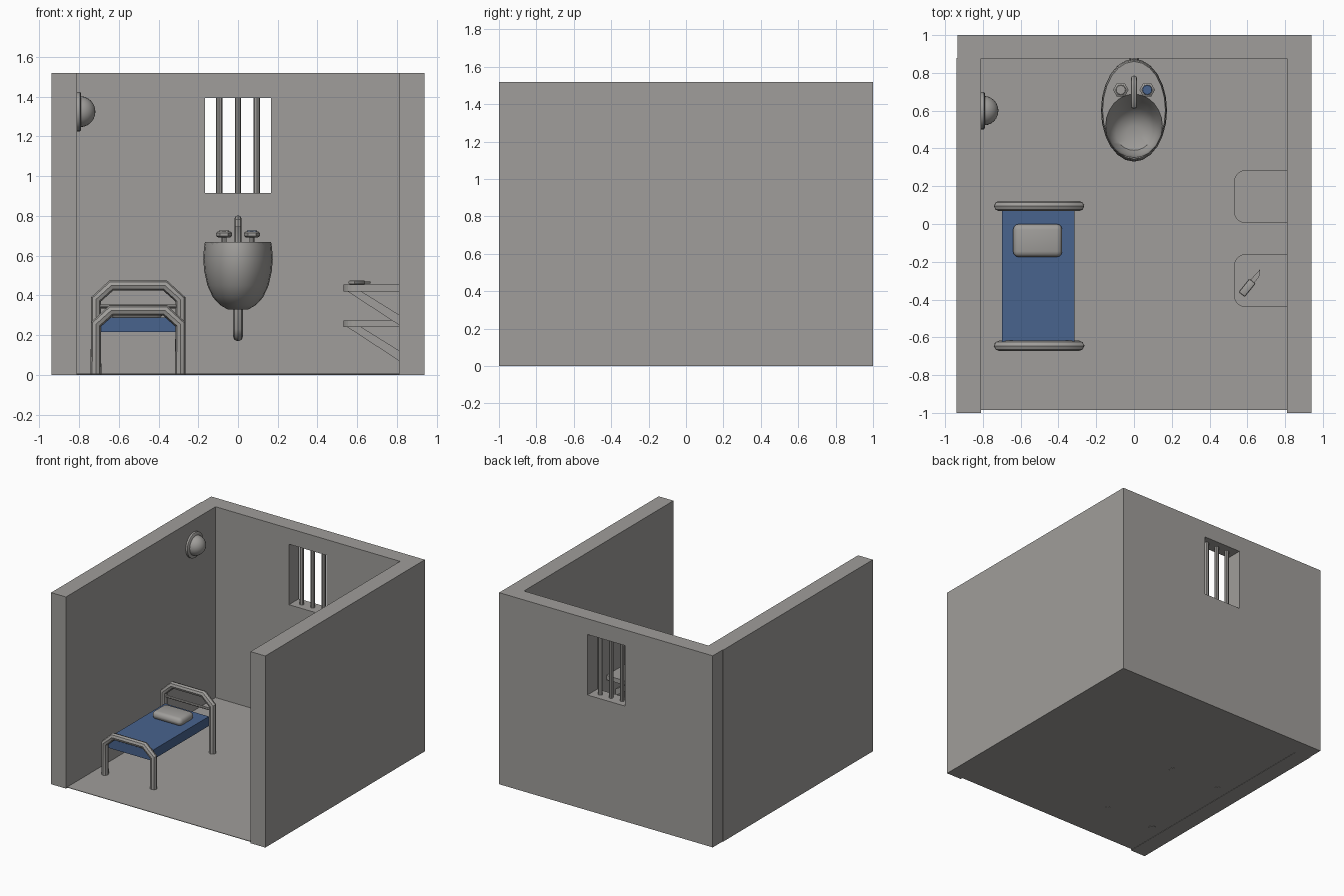
import bpy, bmesh, math
from mathutils import Matrix, Vector

if "Cube" in bpy.data.objects:
    bpy.data.objects.remove(bpy.data.objects["Cube"])


def material(name, rgb):
    m = bpy.data.materials.new(name)
    m.diffuse_color = (*rgb, 1)
    m.use_nodes = True
    m.node_tree.nodes["Principled BSDF"].inputs["Base Color"].default_value = m.diffuse_color
    return m


GREY = material("concrete grey", (0.35, 0.34, 0.325))
BLUE = material("blanket blue", (0.065, 0.125, 0.27))


def finish(bm, name, mat, smooth=None):
    bmesh.ops.recalc_face_normals(bm, faces=bm.faces)
    me = bpy.data.meshes.new(name)
    bm.to_mesh(me)
    bm.free()
    me.materials.append(mat)
    ob = bpy.data.objects.new(name, me)
    bpy.context.collection.objects.link(ob)
    if smooth:
        shade(ob, smooth)
    return ob


def shade(ob, deg):
    bpy.ops.object.select_all(action='DESELECT')
    ob.select_set(True)
    bpy.context.view_layer.objects.active = ob
    bpy.ops.object.shade_smooth_by_angle(angle=math.radians(deg))


def box(name, lo, hi, mat=GREY, bevel=0, segs=3):
    bm = bmesh.new()
    bmesh.ops.create_cube(bm, size=1)
    for v in bm.verts:
        v.co = [l + (c + 0.5) * (h - l) for l, h, c in zip(lo, hi, v.co)]
    if bevel:
        bmesh.ops.bevel(bm, geom=bm.edges[:], offset=bevel, segments=segs,
                        profile=0.5, affect='EDGES')
    return finish(bm, name, mat, 40 if bevel else None)


def prism(name, pts, offset, mat=GREY):
    bm = bmesh.new()
    f = bm.faces.new([bm.verts.new(p) for p in pts])
    r = bmesh.ops.extrude_face_region(bm, geom=[f])
    bmesh.ops.translate(bm, vec=offset,
                        verts=[v for v in r['geom'] if isinstance(v, bmesh.types.BMVert)])
    return finish(bm, name, mat)


def loft(name, rings, n, matrix=None, mat=GREY, smooth=40):
    """Ellipse rings (cx, cy, rx, ry, z) skinned and capped."""
    bm = bmesh.new()
    loops = [[bm.verts.new((cx + rx * math.cos(2 * math.pi * i / n),
                            cy + ry * math.sin(2 * math.pi * i / n), z))
              for i in range(n)] for cx, cy, rx, ry, z in rings]
    for a, b in zip(loops, loops[1:]):
        for i in range(n):
            j = (i + 1) % n
            bm.faces.new((a[i], a[j], b[j], b[i]))
    bm.faces.new(loops[0])
    bm.faces.new(loops[-1])
    if matrix:
        bm.transform(matrix)
    return finish(bm, name, mat, smooth)


def tube(name, pts, r, res=2, mat=GREY):
    cu = bpy.data.curves.new(name, 'CURVE')
    cu.dimensions = '3D'
    cu.bevel_depth = r
    cu.bevel_resolution = res
    cu.use_fill_caps = True
    sp = cu.splines.new('POLY')
    sp.points.add(len(pts) - 1)
    for p, co in zip(sp.points, pts):
        p.co = (*co, 1)
    cu.materials.append(mat)
    ob = bpy.data.objects.new(name, cu)
    bpy.context.collection.objects.link(ob)
    bpy.ops.object.select_all(action='DESELECT')
    ob.select_set(True)
    bpy.context.view_layer.objects.active = ob
    bpy.ops.object.convert(target='MESH')
    shade(bpy.context.object, 40)


# Room: floor, side walls, back wall with window opening
H = 1.52
box("floor", (-0.81, -0.985, 0.002), (0.94, 0.99, 0.006))
box("left_wall", (-0.94, -1, 0), (-0.81, 0.88, H))
box("right_wall", (0.81, -1, 0), (0.94, 0.875, H))
bm = bmesh.new()
xs, zs = (-0.935, -0.165, 0.165, 0.94), (0, 0.915, 1.395, H)
grid = [[bm.verts.new((x, 0.875, z)) for x in xs] for z in zs]
faces = [bm.faces.new((grid[k][i], grid[k][i + 1], grid[k + 1][i + 1], grid[k + 1][i]))
         for k in range(3) for i in range(3) if (k, i) != (1, 1)]
ext = bmesh.ops.extrude_face_region(bm, geom=faces, use_keep_orig=True)
bmesh.ops.translate(bm, vec=(0, 0.125, 0),
                    verts=[v for v in ext['geom'] if isinstance(v, bmesh.types.BMVert)])
finish(bm, "back_wall", GREY)
for i in (-1, 0, 1):
    tube("window_bar", [(i * 0.095, 0.937, 0.91), (i * 0.095, 0.937, 1.40)], 0.016)

# Bed: bent tube ends, mattress, pillow
for name, y, top in (("bed_foot", -0.645, 0.325), ("bed_head", 0.095, 0.45)):
    c = -0.5025
    side = [(0.2125, 0), (0.2125, top - 0.07), (0.135, top)]
    path = [(c - x, y, z) for x, z in side] + [(c + x, y, z) for x, z in reversed(side)]
    tube(name, path, 0.027)
tube("bed_head_rail", [(-0.715, 0.095, 0.345), (-0.29, 0.095, 0.345)], 0.01)
box("mattress", (-0.70, -0.635, 0.215), (-0.315, 0.085, 0.29), BLUE)
box("pillow", (-0.64, -0.175, 0.28), (-0.38, 0.0, 0.345), GREY, 0.03)

# Wall lamp
turn = Matrix.Translation((-0.81, 0.6, 1.325)) @ Matrix.Rotation(math.pi / 2, 4, 'Y')
loft("lamp_base", [(0, 0, 0.1, 0.1, 0), (0, 0, 0.1, 0.1, 0.015), (0, 0, 0.092, 0.092, 0.02)],
     24, turn)
dome = [(0, 0, 0.078 * math.cos(a), 0.078 * math.cos(a), 0.015 + 0.077 * math.sin(a))
        for a in (math.radians(d) for d in (0, 15, 30, 45, 60, 75, 87))]
loft("lamp_dome", dome, 24, turn)

# Sink: bulging oval bowl with a hollow towards the front
outer = [(0.3, 0.33), (0.5, 0.35), (0.72, 0.39), (0.88, 0.45), (0.97, 0.52),
         (1, 0.58), (0.98, 0.64), (0.95, 0.67)]
rings = [(0, 0.602, 0.175 * s, 0.272 * s, z) for s, z in outer]
rings += [(0, 0.52, 0.15, 0.168, 0.67), (0, 0.505, 0.145, 0.15, 0.62),
          (0, 0.49, 0.132, 0.125, 0.55), (0, 0.48, 0.095, 0.09, 0.505),
          (0, 0.48, 0.04, 0.04, 0.49)]
loft("sink", rings, 24)
tube("drain_pipe", [(0, 0.6, 0.37), (0, 0.6, 0.235), (0, 0.615, 0.205), (0, 0.645, 0.195),
                    (0, 0.88, 0.195)], 0.026)
tube("faucet", [(0, 0.77, 0.66), (0, 0.77, 0.755), (0, 0.755, 0.78), (0, 0.73, 0.787),
                (0, 0.65, 0.787), (0, 0.627, 0.775), (0, 0.627, 0.745)], 0.017)
for x, mat in ((-0.07, GREY), (0.07, BLUE)):
    tube("tap_stem", [(x, 0.71, 0.66), (x, 0.71, 0.70)], 0.012)
    loft("tap_handle", [(x, 0.71, r, r, z) for r, z in
                        ((0.03, 0.692), (0.041, 0.7), (0.041, 0.714), (0.03, 0.722))], 6)
    loft("tap_cap", [(x, 0.71, r, r, z) for r, z in ((0.027, 0.72), (0.024, 0.728))], 12, None, mat)

# Wall shelves with rounded front corners and slanted braces
for y, top in ((0.145, 0.275), (-0.30, 0.455)):
    pts, r = [(0.82, y - 0.14), (0.82, y + 0.14)], 0.06
    for sy, angs in ((1, range(90, 181, 18)), (-1, range(180, 271, 18))):
        pts += [(0.53 + r + r * math.cos(math.radians(a)),
                 y + sy * (0.14 - r) + r * math.sin(math.radians(a))) for a in angs]
    prism("shelf", [(px, py, top - 0.035) for px, py in pts], (0, 0, 0.035))
    brace = [(0.55, -0.034), (0.62, -0.034), (0.815, -0.155), (0.815, -0.207)]
    prism("shelf_brace", [(px, y - 0.025, top + z) for px, z in brace], (0, 0.05, 0))

# Small blade lying on the upper shelf
place = Matrix.Translation((0.605, -0.33, 0.465)) @ Matrix.Rotation(math.radians(51), 4, 'Z')
h = box("blade_handle", (-0.055, -0.02, -0.01), (0.035, 0.02, 0.01), GREY, 0.006, 2)
b = prism("blade", [(0.03, -0.013, -0.004), (0.075, -0.013, -0.004), (0.11, 0.008, -0.004),
                    (0.03, 0.013, -0.004)], (0, 0, 0.008))
for ob in (h, b):
    ob.data.transform(place)
